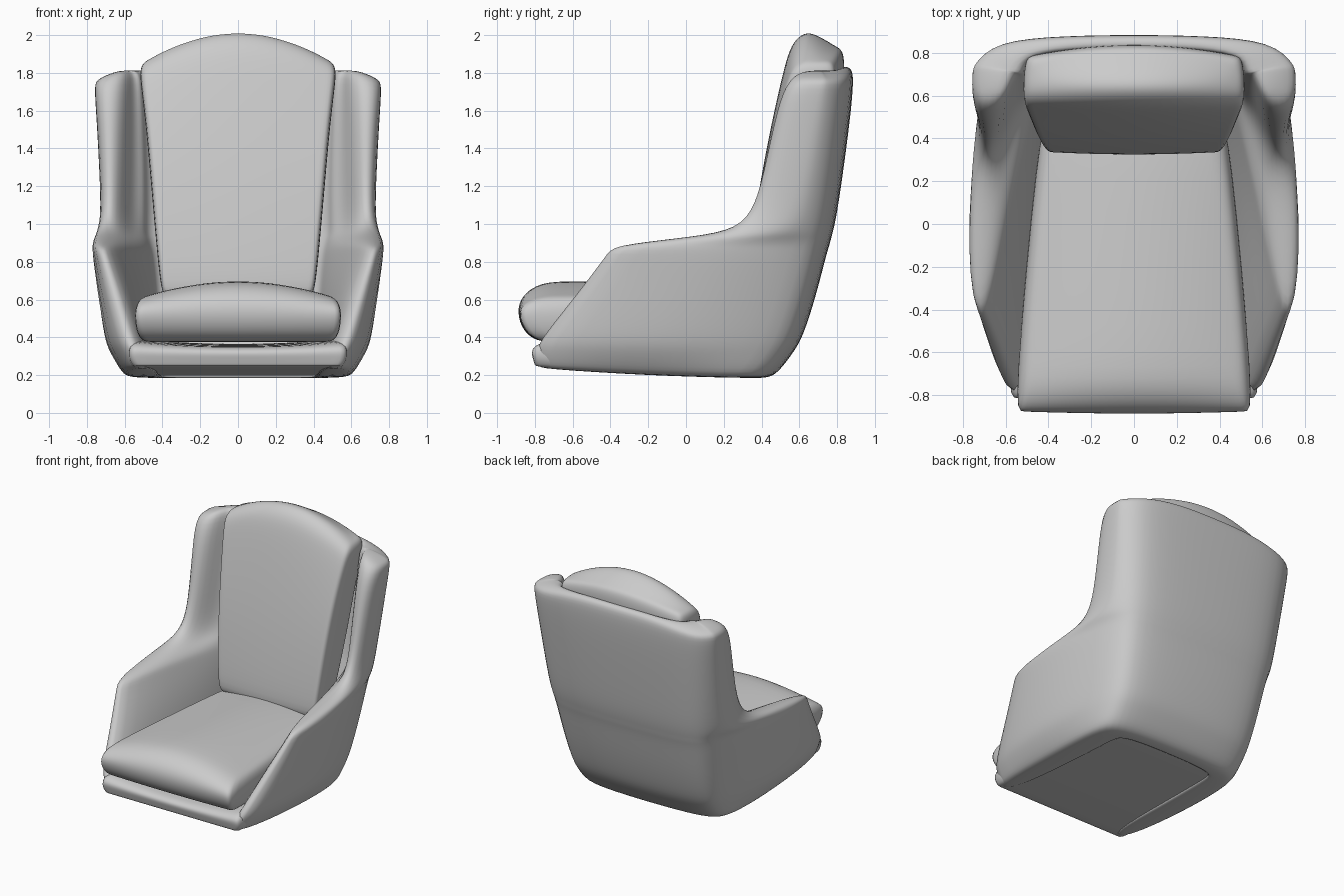
import bpy
import bmesh

cube = bpy.data.objects.get("Cube")
if cube:
    bpy.data.objects.remove(cube, do_unlink=True)

# Single upholstery colour
fabric = bpy.data.materials.new("grey_fabric")
fabric.use_nodes = True
grey = (0.6, 0.6, 0.6, 1)
fabric.diffuse_color = grey
fabric.node_tree.nodes["Principled BSDF"].inputs["Base Color"].default_value = grey


def mirrored(half):
    """Extend a row that starts at the centre line to both sides."""
    return [(-x, y, z) for x, y, z in reversed(half[1:])] + half


def loft(name, layers):
    """Skin layers made of two facing rows, and close both ends with strips."""
    bm = bmesh.new()
    rows = []
    for near, far in layers:
        rows.append(([bm.verts.new(p) for p in near], [bm.verts.new(p) for p in far]))
    rings = [near + far[::-1] for near, far in rows]
    n = len(rings[0])
    for low, high in zip(rings, rings[1:]):
        for i in range(n):
            j = (i + 1) % n
            bm.faces.new((low[i], low[j], high[j], high[i]))
    for near, far in (rows[0], rows[-1]):
        for i in range(len(near) - 1):
            bm.faces.new((near[i], near[i + 1], far[i + 1], far[i]))
    bmesh.ops.recalc_face_normals(bm, faces=bm.faces)
    mesh = bpy.data.meshes.new(name)
    bm.to_mesh(mesh)
    bm.free()
    mesh.materials.append(fabric)
    obj = bpy.data.objects.new(name, mesh)
    bpy.context.collection.objects.link(obj)
    for poly in mesh.polygons:
        poly.use_smooth = True
    mod = obj.modifiers.new("soft_form", 'SUBSURF')
    mod.levels = mod.render_levels = 2


def tilt(point):
    """Raise the underside toward the front."""
    x, y, z = point
    fade = max(0, min(1, (0.36 - z) / 0.15))
    return (x, y, z + 0.05 * fade * max(0, -y / 0.8))


def shell_layer(z, front, back, side, tip_out, tip_in, inner):
    """U-shaped slice: outside row and inside row of back, wing and arm."""
    mid = (front + back) / 2
    rear = min(side, .59 + .09 * z)
    rim = z - max(0, z - 1.72) * .55
    outside = [(0, back, z), (rear * .45, back - .005, z), (rear * .87, back - .03, rim),
               (rear * 1.01, back - .14, rim), (side * 1.015, mid, rim), (tip_out, front, rim)]
    inside = [(0, back - .07, z), (inner * .6, back - .07, z), (inner, back - .1, z),
              (inner + .01, back - .2, z), ((inner + tip_in) / 2, mid, z), (tip_in, front, z)]
    return [mirrored([tilt(p) for p in row]) for row in (outside, inside)]


# Shell: height, front edge, back edge, side, tip outside, tip inside, inner side
shell = [
    (.185, -.80, .42, .57, .56, .44, .40),
    (.20, -.81, .48, .61, .59, .45, .40),
    (.32, -.82, .57, .70, .62, .48, .42),
    (.40, -.79, .62, .73, .65, .51, .42),
    (.62, -.61, .69, .755, .71, .58, .43),
    (.84, -.44, .745, .775, .76, .67, .45),
    (.885, -.415, .76, .77, .77, .68, .46),
    (.925, -.05, .77, .75, .77, .66, .47),
    (.96, .22, .78, .735, .75, .64, .48),
    (1.05, .34, .80, .72, .725, .64, .48),
    (1.25, .40, .83, .725, .73, .63, .48),
    (1.55, .46, .87, .74, .745, .62, .49),
    (1.76, .52, .89, .75, .765, .61, .50),
    (1.835, .60, .88, .735, .745, .60, .52),
]
loft("outer_shell", [shell_layer(*row) for row in shell])


def pad_layer(z, width, front, back, taper, crown=0.0, bow=0.0, back_bow=0.0):
    """Pillow slice: a front row and a flatter back row, domed at the centre."""
    def row(y, w, bulge, lift):
        half = []
        for t in (0, .35, .7, .93, 1):
            dome = 1 - t * t
            half.append(tilt((w * t, y + bulge * dome, z + lift * dome)))
        return mirrored(half)
    return [row(front, width, -bow, crown), row(back, width * taper, back_bow, crown / 2)]


# Base under the seat, with a front rail that sags at the middle
base = [(.19, .56, -.79, .38, 0), (.20, .58, -.80, .41, 0), (.25, .60, -.81, .43, 0),
        (.32, .60, -.82, .44, -.02), (.37, .59, -.79, .44, -.03), (.39, .53, -.7, .4, -.04)]
loft("seat_base", [pad_layer(z, w, f, b, .9, c) for z, w, f, b, c in base])

# Loose seat cushion
seat = [(.375, .48, -.70, .40, 0), (.38, .53, -.78, .44, 0), (.43, .56, -.85, .46, 0),
        (.52, .57, -.885, .46, .01), (.57, .56, -.86, .45, .055),
        (.61, .53, -.76, .42, .085), (.625, .46, -.59, .36, .08)]
loft("seat_cushion", [pad_layer(z, w, f, b, .78, c, .012) for z, w, f, b, c in seat])

# Tall back cushion with an arched, rounded top
back = [(.60, .36, .38, .50, 0), (.62, .40, .34, .54, 0), (.70, .42, .33, .57, 0),
        (1.15, .46, .39, .68, 0), (1.50, .49, .465, .74, .04),
        (1.74, .52, .535, .78, .11), (1.81, .525, .57, .78, .145),
        (1.85, .51, .62, .765, .16), (1.865, .48, .68, .73, .16)]
loft("back_cushion", [pad_layer(z, w, f, b, .98, c, .012, .06) for z, w, f, b, c in back])
